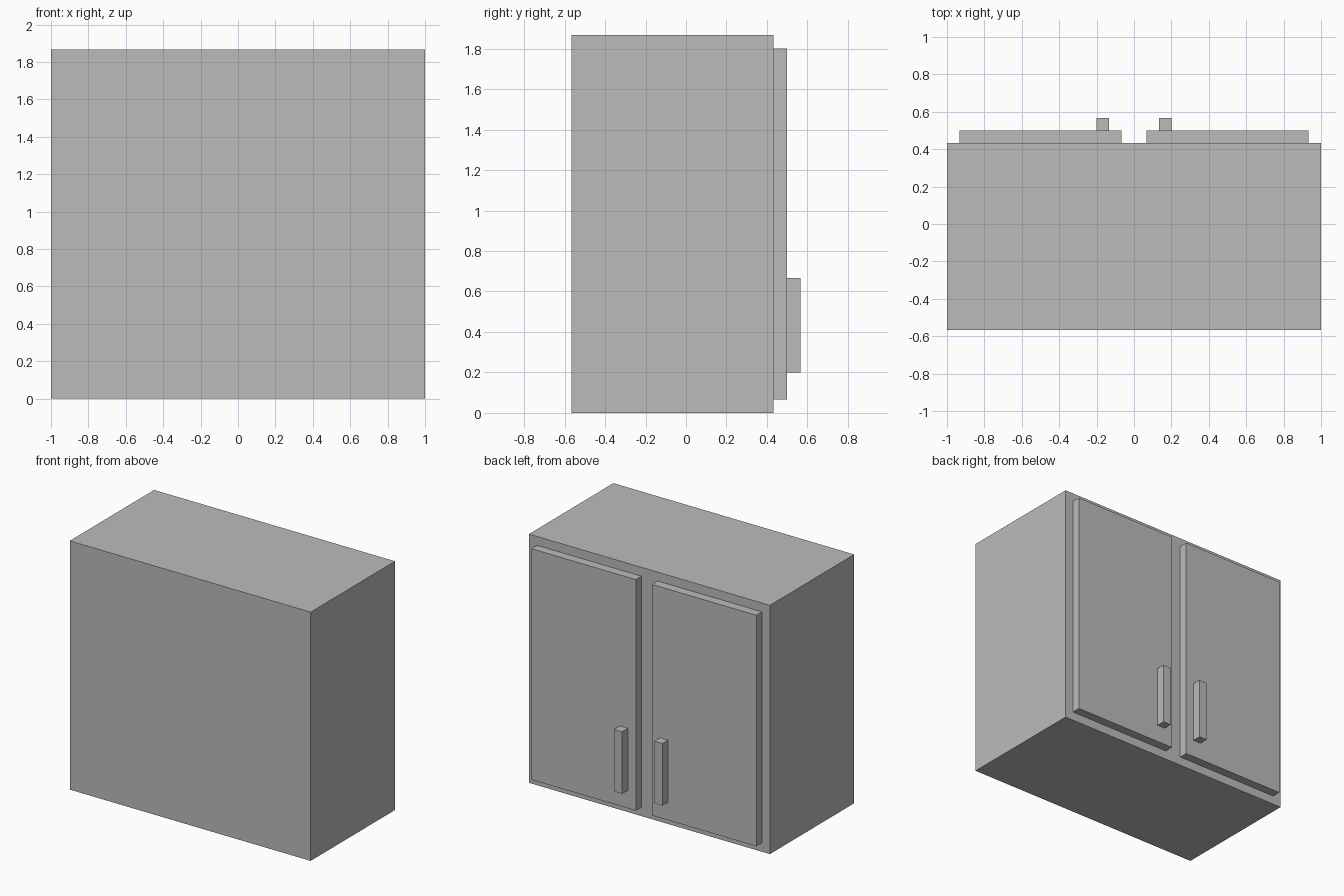
import bpy

if "Cube" in bpy.data.objects:
    bpy.data.objects.remove(bpy.data.objects["Cube"])

# Single plain grey for the whole cupboard
grey = bpy.data.materials.new("plain grey")
grey.diffuse_color = (0.5, 0.5, 0.5, 1)
grey.use_nodes = True
grey.node_tree.nodes["Principled BSDF"].inputs["Base Color"].default_value = grey.diffuse_color

U = 1 / 15  # panel thickness, the module all sizes follow


def box(name, x, y, z):
    """Box from (min, max) ranges, measured in modules."""
    bpy.ops.mesh.primitive_cube_add(size=1)
    ob = bpy.context.object
    ob.name = name
    ranges = (x, y, z)
    centre = [(a + b) / 2 * U for a, b in ranges]
    size = [(b - a) * U for a, b in ranges]
    for v in ob.data.vertices:
        v.co = [c + s * k for c, s, k in zip(centre, size, v.co)]
    ob.data.materials.append(grey)
    return ob


# Cabinet body
box("cabinet_body", (-15, 15), (-8.5, 6.5), (0, 28))

# Pair of doors with upright handles near the middle
for side, s in (("left", -1), ("right", 1)):
    box(side + "_door", sorted((s * 1, s * 14)), (6.5, 7.5), (1, 27))
    box(side + "_handle", sorted((s * 2, s * 3)), (7.5, 8.5), (3, 10))
